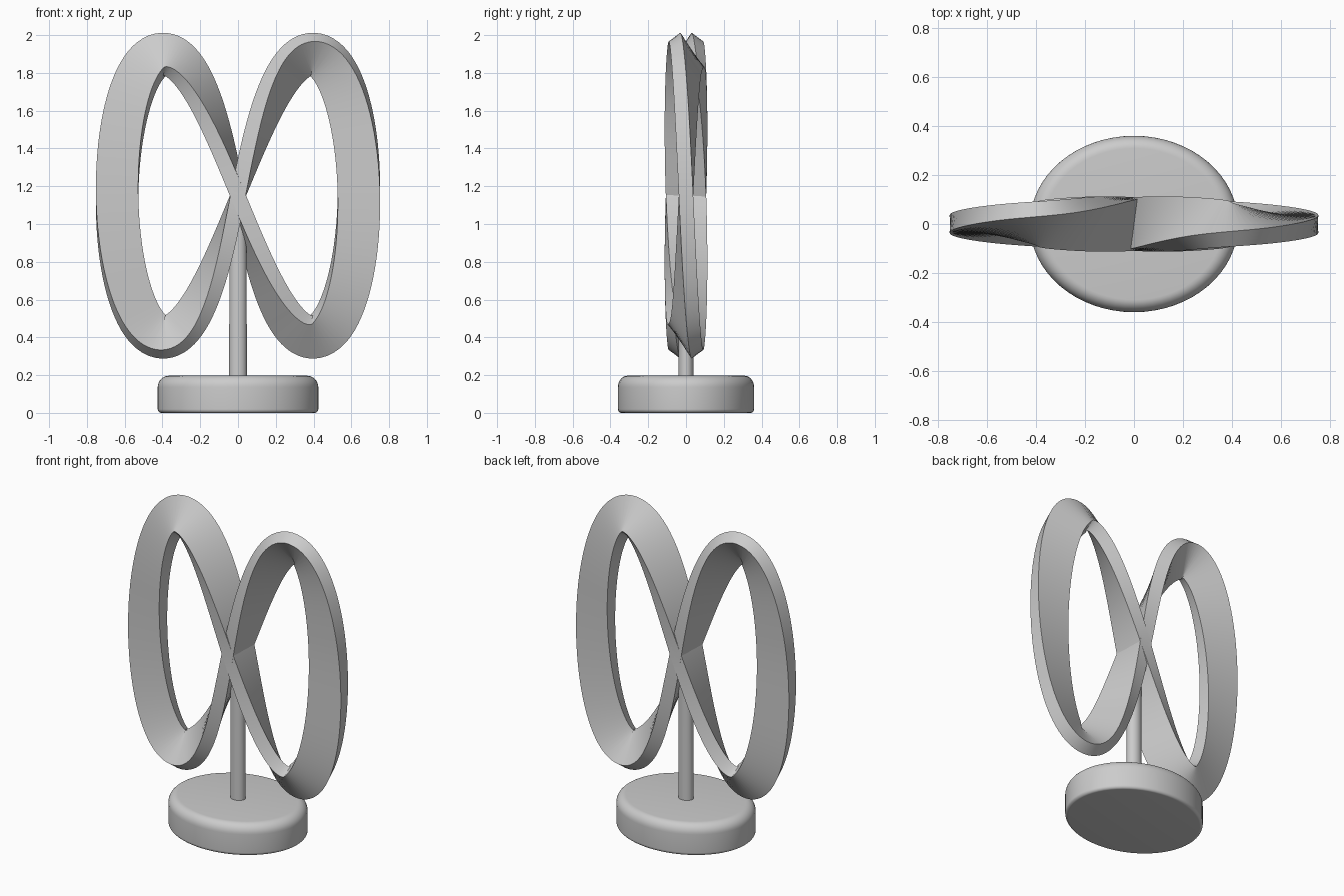
import bpy, bmesh, math
from mathutils import Vector

if "Cube" in bpy.data.objects:
    bpy.data.objects.remove(bpy.data.objects["Cube"], do_unlink=True)

grey = bpy.data.materials.new("plain_grey")
grey.use_nodes = True
grey.diffuse_color = (0.6, 0.6, 0.6, 1)
grey.node_tree.nodes["Principled BSDF"].inputs["Base Color"].default_value = (0.6, 0.6, 0.6, 1)


def finish(name, bm, angle=35):
    bmesh.ops.recalc_face_normals(bm, faces=bm.faces)
    mesh = bpy.data.meshes.new(name)
    bm.to_mesh(mesh)
    bm.free()
    mesh.materials.append(grey)
    obj = bpy.data.objects.new(name, mesh)
    bpy.context.collection.objects.link(obj)
    bpy.ops.object.select_all(action="DESELECT")
    obj.select_set(True)
    bpy.context.view_layer.objects.active = obj
    bpy.ops.object.shade_smooth_by_angle(angle=math.radians(angle))
    return obj


def sweep(bm, rings):
    # joins neighbouring rings of vertices with quads
    for a, b in rings:
        n = len(a)
        for i in range(n):
            bm.faces.new((a[i], a[(i + 1) % n], b[(i + 1) % n], b[i]))


def lathe(name, profile, y_ratio, segments=64):
    # capped turned solid with an oval plan
    bm = bmesh.new()
    rings = []
    for r, z in profile:
        angles = [math.tau * i / segments for i in range(segments)]
        rings.append([bm.verts.new((r * math.cos(a), r * y_ratio * math.sin(a), z)) for a in angles])
    sweep(bm, zip(rings, rings[1:]))
    bm.faces.new(rings[0])
    bm.faces.new(rings[-1])
    return finish(name, bm)


def arc(cx, cz, r, start, end, steps=8):
    angles = [math.radians(start + (end - start) * i / steps) for i in range(steps + 1)]
    return [(cx + r * math.cos(a), cz + r * math.sin(a)) for a in angles]


# Figure-eight band: a flat bar that makes one full turn along the loop
REACH, RISE, CENTRE = 0.64, 2.115, 1.15
HALF_WIDTH, HALF_THICK, STEPS = 0.112, 0.04, 240


def path(t):
    d = 1 + math.sin(t) ** 2
    return Vector((REACH * math.cos(t) / d, 0, CENTRE + RISE * math.sin(t) * math.cos(t) / d))


bm = bmesh.new()
rings = []
for i in range(STEPS):
    t = math.tau * i / STEPS
    tangent = (path(t + 0.001) - path(t - 0.001)).normalized()
    side = Vector((-tangent.z, 0, tangent.x))
    depth = Vector((0, 0.95, 0))
    wide = side * math.cos(t) + depth * math.sin(t)
    thin = depth * math.cos(t) - side * math.sin(t)
    corners = ((-1, -1), (1, -1), (1, 1), (-1, 1))
    rings.append([bm.verts.new(path(t) + wide * HALF_WIDTH * u + thin * HALF_THICK * v)
                  for u, v in corners])
sweep(bm, zip(rings, rings[1:] + rings[:1]))
finish("twisted_band", bm)

# Oval pedestal with softened rims, and the post that carries the band
lathe("base", arc(0.405, 0.02, 0.02, -90, 0) + arc(0.365, 0.137, 0.06, 0, 90), 0.847)
lathe("post", [(0.047, 0.15), (0.045, 1.1)], 0.847, 32)
